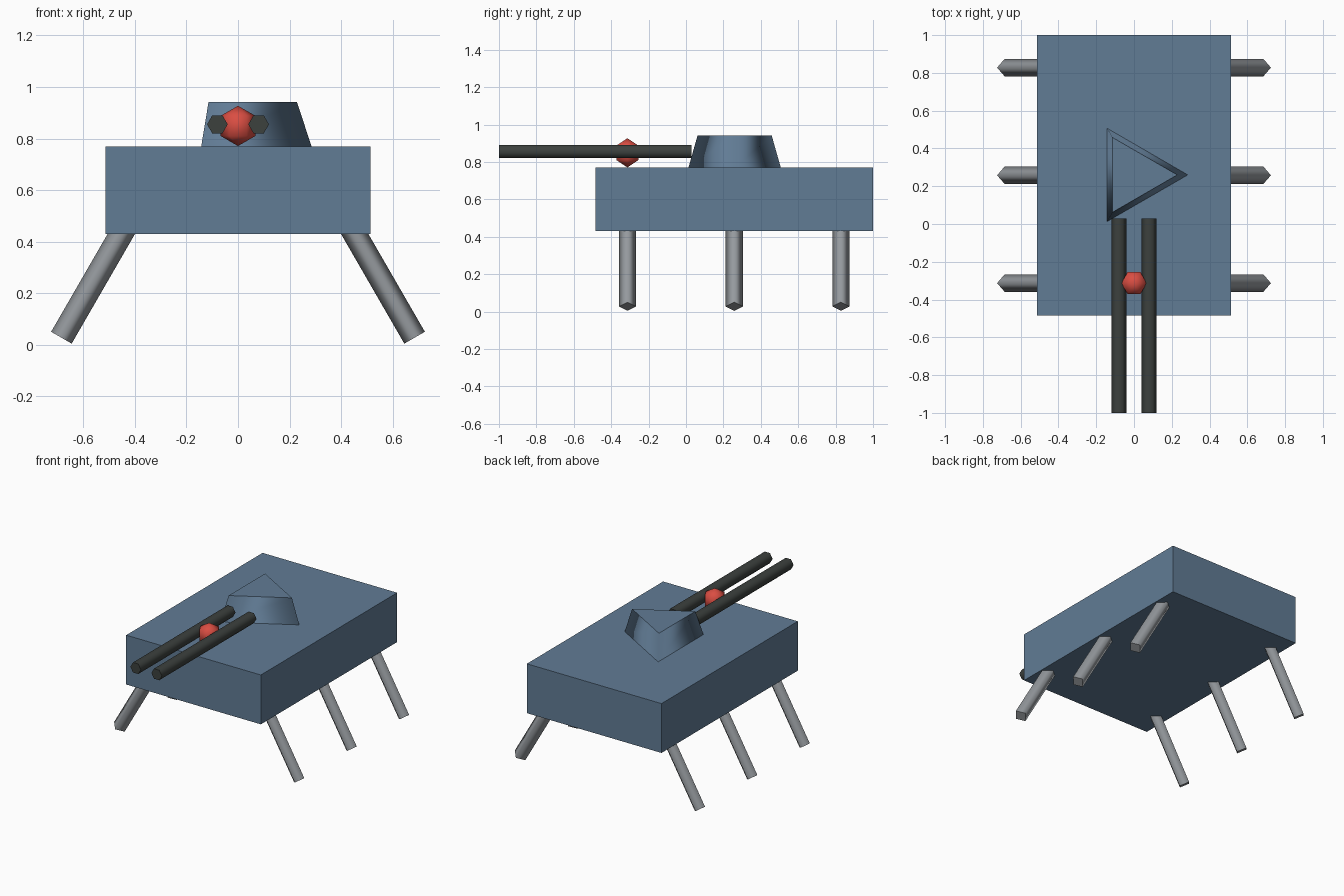
import bpy, bmesh
from math import sin, cos, tan, pi, radians
from mathutils import Vector, Matrix

cube = bpy.data.objects.get("Cube")
if cube:
    bpy.data.objects.remove(cube, do_unlink=True)


def material(name, rgb):
    m = bpy.data.materials.new(name)
    m.use_nodes = True
    m.diffuse_color = (*rgb, 1)
    m.node_tree.nodes["Principled BSDF"].inputs["Base Color"].default_value = (*rgb, 1)
    return m


steel_blue = material("steel blue", (0.12, 0.2, 0.3))
grey = material("leg grey", (0.3, 0.32, 0.34))
gunmetal = material("gunmetal", (0.045, 0.052, 0.048))
red = material("red", (0.7, 0.075, 0.055))


def finish(name, bm, mat, matrix):
    bmesh.ops.recalc_face_normals(bm, faces=bm.faces)
    mesh = bpy.data.meshes.new(name)
    bm.to_mesh(mesh)
    bm.free()
    mesh.materials.append(mat)
    obj = bpy.data.objects.new(name, mesh)
    obj.matrix_world = matrix
    bpy.context.collection.objects.link(obj)
    return obj


def lathe(name, sides, rings, mat, matrix):
    """Smooth-sided solid with flat ends; rings are (height, radius), zero radius is a pole."""
    bm = bmesh.new()
    loops = []
    for z, r in rings:
        n = sides if r else 1
        loops.append([bm.verts.new((r * cos(2 * pi * i / sides), r * sin(2 * pi * i / sides), z))
                      for i in range(n)])
    for a, b in zip(loops, loops[1:]):
        for i in range(sides):
            j = (i + 1) % sides
            corners = [a[i % len(a)], a[j % len(a)], b[j % len(b)], b[i % len(b)]]
            bm.faces.new(list(dict.fromkeys(corners))).smooth = True
    for end in (loops[0], loops[-1]):
        if len(end) > 1:
            cap = bm.faces.new(end)
            for e in cap.edges:
                e.smooth = False
    return finish(name, bm, mat, matrix)


# Hull
bm = bmesh.new()
bmesh.ops.create_cube(bm, size=1)
bmesh.ops.scale(bm, vec=(1.026, 1.484, 0.34), verts=bm.verts)
finish("hull", bm, steel_blue, Matrix.Translation((0, 0.258, 0.6)))

# Three-sided turret
lathe("turret", 3, [(0, 0.285), (0.171, 0.229)], steel_blue, Matrix.Translation((0, 0.26, 0.77)))

# Legs, splayed outwards in three pairs
splay = radians(30)
foot_x, foot_z, leg_length = 0.685, 0.0275, 0.57
for side, side_name in ((1, "left"), (-1, "right")):
    for y, place in ((-0.313, "front"), (0.258, "middle"), (0.828, "rear")):
        matrix = Matrix.Translation((side * foot_x, y, foot_z)) @ Matrix.Rotation(-side * splay, 4, 'Y')
        lathe(f"{place}_{side_name}_leg", 4, [(0, 0.046), (leg_length, 0.046)], grey, matrix)

    # Gun barrel
    matrix = Matrix.Translation((side * 0.08, 0.03, 0.855)) @ Matrix.Rotation(pi / 2, 4, 'X')
    lathe(f"{side_name}_barrel", 6, [(0, 0.04), (1.03, 0.04)], gunmetal, matrix)

# Sensor ball between the barrels
r = 0.078
lathe("sensor_ball", 6, [(r * -cos(pi * i / 3), r * sin(pi * i / 3) if i in (1, 2) else 0) for i in range(4)],
      red, Matrix.Translation((0, -0.313, 0.849)))
